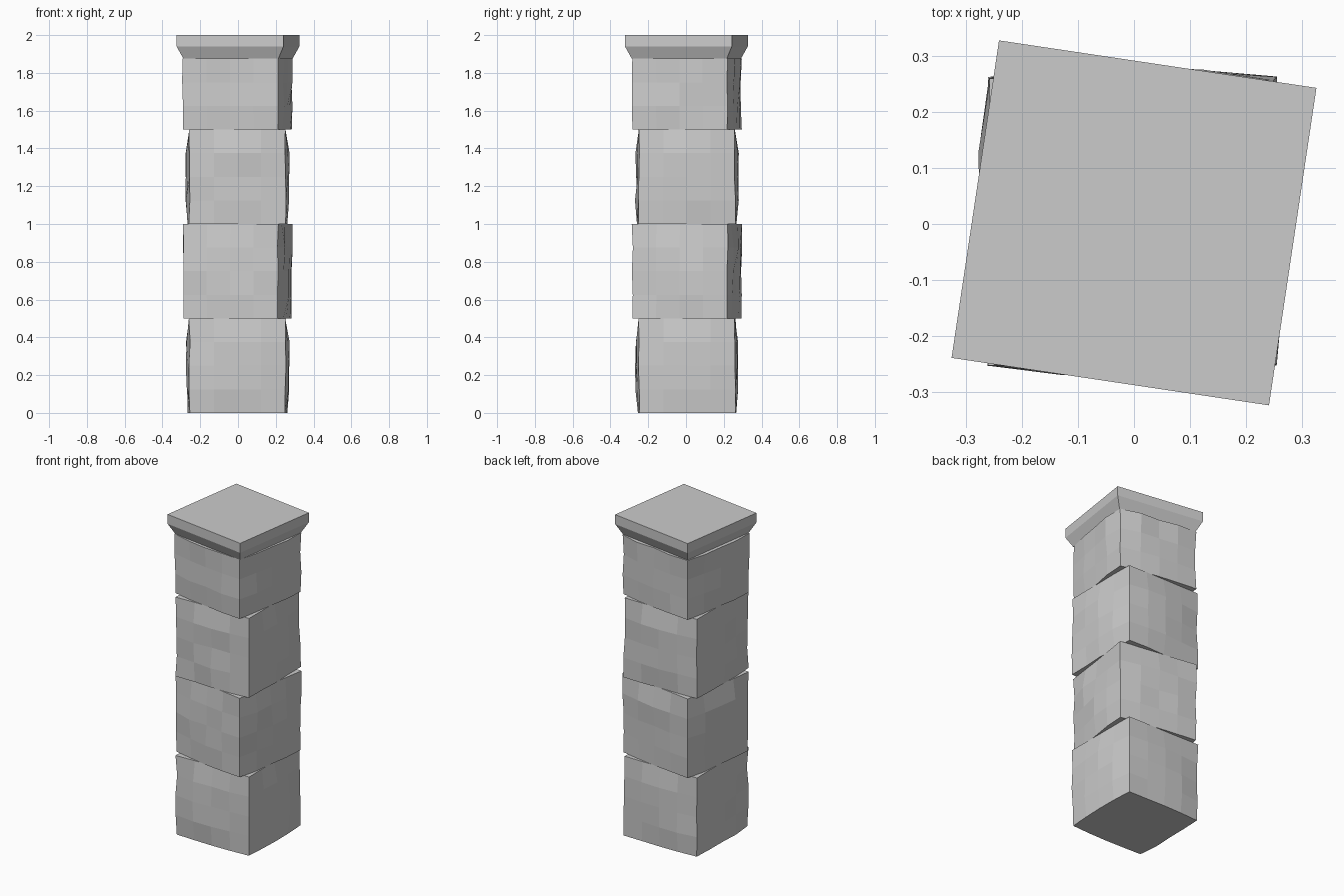
import bpy, bmesh, math, random

if "Cube" in bpy.data.objects:
    bpy.data.objects.remove(bpy.data.objects["Cube"])

random.seed(4)
TWIST = math.radians(-8.5)


def make_stack(name, rings, angle, centre):
    """Closed solid skinned over equal-length outline rings of (x, y, z)."""
    bm = bmesh.new()
    c, s = math.cos(angle), math.sin(angle)
    loops = [[bm.verts.new((x * c - y * s + centre[0], x * s + y * c + centre[1], z))
              for x, y, z in ring] for ring in rings]
    n = len(loops[0])
    for low, high in zip(loops, loops[1:]):
        for i in range(n):
            j = (i + 1) % n
            bm.faces.new((low[i], low[j], high[j], high[i]))
    bm.faces.new(loops[0][::-1])
    bm.faces.new(loops[-1])
    mesh = bpy.data.meshes.new(name)
    bm.to_mesh(mesh)
    bm.free()
    obj = bpy.data.objects.new(name, mesh)
    bpy.context.collection.objects.link(obj)
    return obj


def stone_ring(z, bulge, cuts=4, half=0.25):
    """Square outline whose side points swell outward irregularly."""
    ring = []
    for side in range(4):
        c, s = math.cos(side * math.pi / 2), math.sin(side * math.pi / 2)
        for i in range(cuts):
            u = -half + 2 * half * i / cuts
            if i == 0:
                out = random.uniform(0.0, 0.008)
                x, y = u - out, -half - out
            else:
                x, y = u, -half - bulge * random.uniform(0.5, 1.25)
            ring.append((x * c - y * s, x * s + y * c, z))
    return ring


# Rough-hewn blocks, every second one twisted
for k in range(4):
    rows = 3 if k == 3 else 4
    rings = []
    for r in range(rows + 1):
        bulge = 0.012 if r == 0 else 0.004 if r == 4 else 0.021
        rings.append(stone_ring(0.5 * k + 0.125 * r, bulge))
    make_stack(f"stone_block_{k + 1}", rings, TWIST if k % 2 else 0, (-0.003, 0.005))

# Flared cap with a flat slab on top
cap = [[(sx * h, sy * h, z) for sx, sy in ((-1, -1), (1, -1), (1, 1), (-1, 1))]
       for h, z in ((0.254, 1.875), (0.286, 1.94), (0.286, 2.0))]
make_stack("pillar_cap", cap, TWIST, (0, 0.002))
